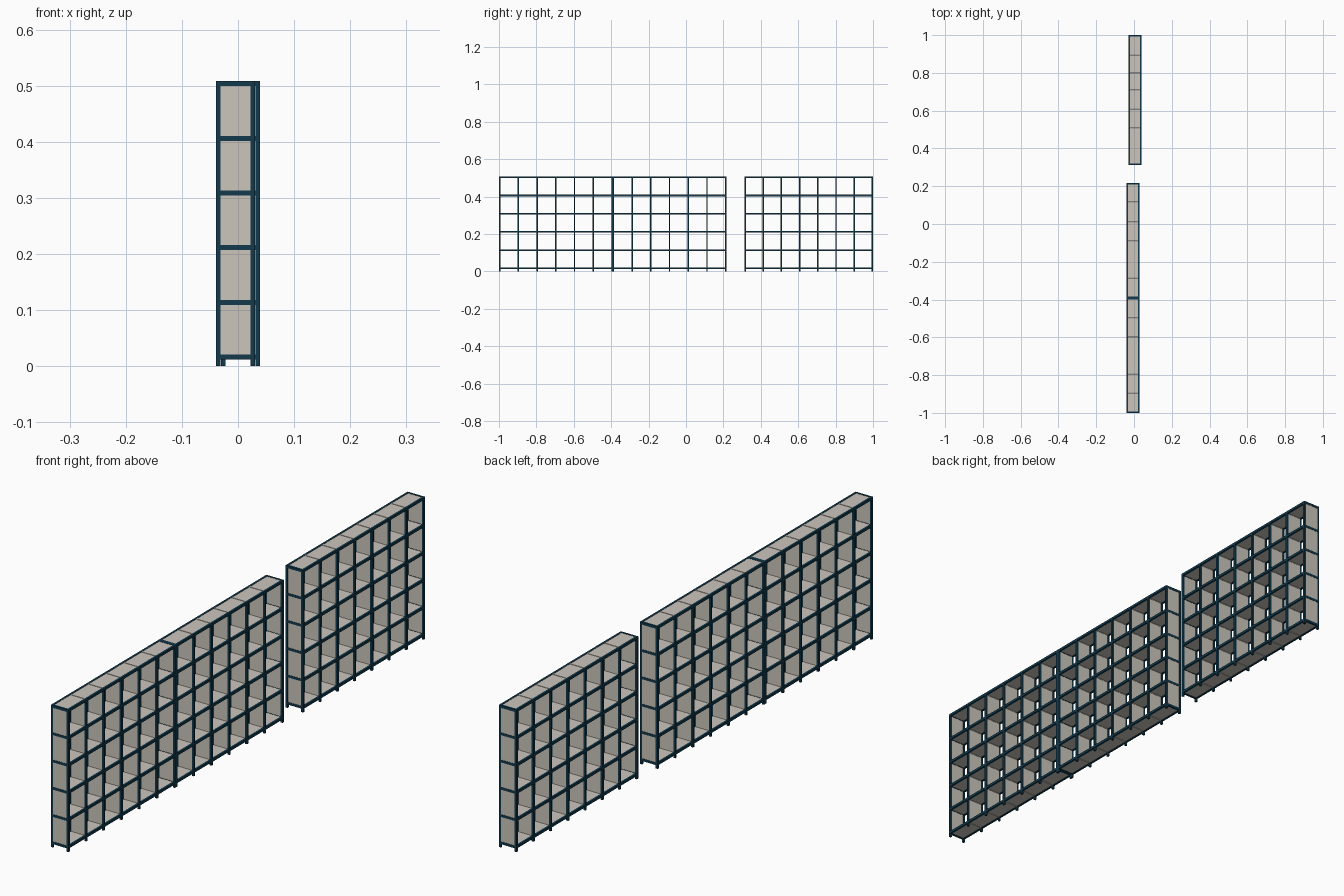
import bpy, bmesh
from mathutils import Vector

if "Cube" in bpy.data.objects:
    bpy.data.objects.remove(bpy.data.objects["Cube"])

H = 0.508          # overall height
DEPTH = 0.069      # depth of one rack
POST = 0.0075      # post thickness
RAIL = 0.009       # rail height
Z0, LEVELS = 0.012, 6
STEP = (H - RAIL - Z0) / (LEVELS - 1)


def material(name, rgb):
    m = bpy.data.materials.new(name)
    m.diffuse_color = (*rgb, 1)
    m.use_nodes = True
    m.node_tree.nodes["Principled BSDF"].inputs["Base Color"].default_value = m.diffuse_color
    return m


navy = material("dark navy metal", (0.006, 0.042, 0.073))
beige = material("warm grey panel", (0.60, 0.56, 0.50))


def box(bm, lo, hi):
    lo, hi = Vector(lo), Vector(hi)
    verts = bmesh.ops.create_cube(bm, size=1)["verts"]
    for v in verts:
        v.co = (lo + hi) / 2 + v.co * (hi - lo)


def finish(bm, name, mat):
    me = bpy.data.meshes.new(name)
    bm.to_mesh(me)
    bm.free()
    me.materials.append(mat)
    bpy.context.collection.objects.link(bpy.data.objects.new(name, me))


def rack(label, x0, y0, y1, bays):
    x1 = x0 + DEPTH
    pitch = (y1 - y0 - POST) / bays
    cols = [y0 + i * pitch for i in range(bays + 1)]
    levels = [Z0 + i * STEP for i in range(LEVELS)]
    sides = (x0, x1 - POST)
    # upright posts, reaching the floor as feet
    bm = bmesh.new()
    for y in cols:
        for x in sides:
            box(bm, (x, y, 0), (x + POST, y + POST, H))
    finish(bm, label + "_posts", navy)
    # long rails between the posts, and cross rails on both ends
    bm = bmesh.new()
    for z in levels:
        for a in cols[:-1]:
            for x in sides:
                box(bm, (x, a + POST, z), (x + POST, a + pitch, z + RAIL))
        for y in (cols[0], cols[-1]):
            box(bm, (x0 + POST, y, z), (x1 - POST, y + POST, z + RAIL))
    finish(bm, label + "_rails", navy)
    # one shelf panel per bay and level
    bm = bmesh.new()
    for z in levels:
        for a in cols[:-1]:
            box(bm, (x0 + POST, a + POST, z + 0.002),
                (x1 - POST, a + pitch, z + RAIL - 0.001))
    finish(bm, label + "_shelves", beige)
    # upright dividers between the levels
    bm = bmesh.new()
    for y in cols:
        for z in levels[:-1]:
            box(bm, (x0 + POST, y + 0.001, z + RAIL),
                (x1 - POST, y + POST - 0.001, z + STEP))
    for y in cols[1:-1]:
        for z in levels:
            box(bm, (x0 + POST, y + 0.001, z + 0.001),
                (x1 - POST, y + POST - 0.001, z + RAIL))
    finish(bm, label + "_dividers", beige)


rack("front_rack", -0.039, -1.0, -0.392, 6)
rack("middle_rack", -0.039, -0.392, 0.216, 6)
rack("rear_rack", -0.030, 0.312, 1.0, 7)
